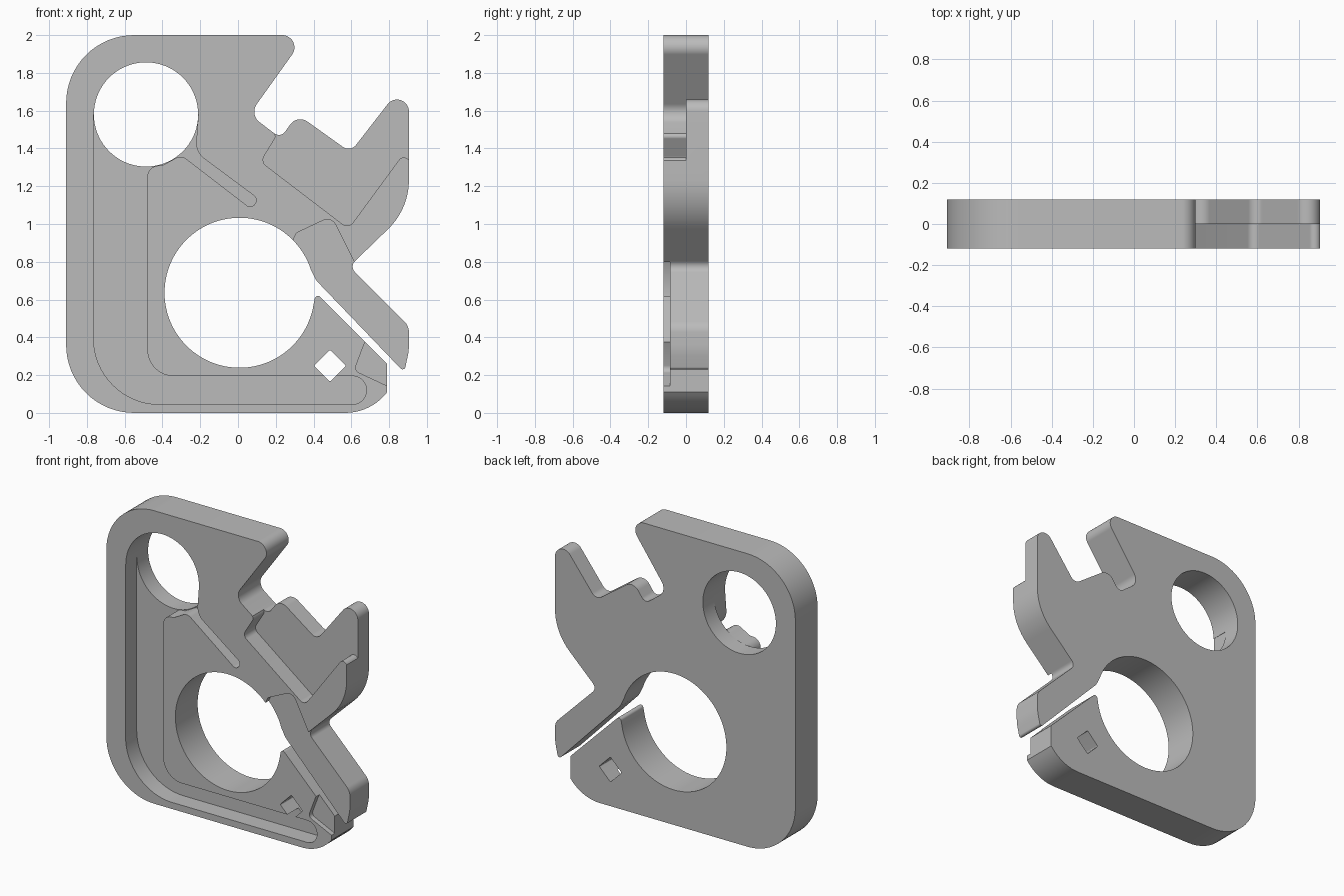
import bpy, bmesh, math
from mathutils import Vector

if "Cube" in bpy.data.objects:
    bpy.data.objects.remove(bpy.data.objects["Cube"])

HALF = 0.12     # half thickness of the plate
OVER = 0.1      # how far cutters reach past the surface


def fillet(corners):
    """Round a closed profile; each corner is (x, z) or (x, z, radius)."""
    path = []
    for i, corner in enumerate(corners):
        p = Vector(corner[:2])
        if len(corner) < 3:
            path.append(p)
            continue
        a = (Vector(corners[i - 1][:2]) - p).normalized()
        b = (Vector(corners[(i + 1) % len(corners)][:2]) - p).normalized()
        half = a.angle(b) / 2
        r = corner[2]
        centre = p + (a + b).normalized() * r / math.sin(half)
        start = p + a * r / math.tan(half) - centre
        end = p + b * r / math.tan(half) - centre
        turn = math.pi - 2 * half
        steps = max(4, math.ceil(turn / 0.1))
        for k in range(steps + 1):
            s = k / steps
            path.append(centre + (start * math.sin((1 - s) * turn)
                                  + end * math.sin(s * turn)) / math.sin(turn))
    return path


def arc(cx, cz, r, first, last, steps):
    angles = [math.radians(first + (last - first) * k / steps) for k in range(steps + 1)]
    return [(cx + r * math.cos(a), cz + r * math.sin(a)) for a in angles]


def slab(name, corners, front, back):
    """Extrude a rounded profile along y."""
    bm = bmesh.new()
    verts = [bm.verts.new((p.x, front, p.y)) for p in fillet(corners)]
    bmesh.ops.remove_doubles(bm, verts=verts, dist=0.0005)
    face = bm.faces.new([v for v in verts if v.is_valid])
    side = bmesh.ops.extrude_face_region(bm, geom=[face])
    moved = [g for g in side["geom"] if isinstance(g, bmesh.types.BMVert)]
    bmesh.ops.translate(bm, verts=moved, vec=(0, back - front, 0))
    bmesh.ops.recalc_face_normals(bm, faces=bm.faces)
    mesh = bpy.data.meshes.new(name)
    bm.to_mesh(mesh)
    bm.free()
    obj = bpy.data.objects.new(name, mesh)
    bpy.context.collection.objects.link(obj)
    return obj


def cut(target, name, corners, depth):
    """Sink a profile into the front face of the target."""
    cutter = slab(name, corners, -HALF - OVER, -HALF + depth)
    cutter.hide_render = True
    mod = target.modifiers.new(name, 'BOOLEAN')
    mod.operation = 'DIFFERENCE'
    mod.solver = 'EXACT'
    mod.object = cutter
    bpy.context.view_layer.objects.active = target
    bpy.ops.object.modifier_apply(modifier=name)
    bpy.data.objects.remove(cutter)


# Plate outline, running clockwise and taking in the open round bore
outline = [
    (-0.91, 2, 0.36), (0.36, 2, 0.065),                             # upper jaw
    (0.06, 1.58, 0.07), (0.225, 1.455, 0.04), (0.315, 1.58, 0.065),
    (0.595, 1.38, 0.05), (0.905, 1.78, 0.063), (0.905, 1.08, 0.36), # side hook
    (0.59, 0.775, 0.04), (0.905, 0.46, 0.08),                       # lever
    (0.905, 0.33, 0.3), (0.88, 0.215, 0.015), (0.415, 0.70, 0.1),
    *arc(0.008, 0.636, 0.397, 17.6, 350.8, 90),                     # bore
    (0.412, 0.638, 0.018), (0.79, 0.26), (0.79, 0.11),              # lower jaw
    (0.706, 0, 0.28), (-0.91, 0, 0.36),
]
plate = slab("plate", outline, -HALF, HALF)

# Stepped hook pocket, half the thickness deep
cut(plate, "hook_pocket", [
    (0.19, 1.49), (0.20, 1.46, 0.02), (0.12, 1.33, 0.04), (0.585, 0.975, 0.04),
    (0.875, 1.37, 0.03), (0.92, 1.32), (1, 1.3), (1, 1.85), (0.5, 1.85), (0.2, 1.55),
], HALF)

# Long corner channel with its slanted branch
cut(plate, "channel", [
    (-0.765, 1.58), (-0.765, 0.045, 0.35), (0.68, 0.045, 0.074), (0.68, 0.195, 0.074),
    (-0.48, 0.195, 0.14), (-0.48, 1.305, 0.06), (-0.40, 1.31), (-0.30, 1.365, 0.05),
    (0.07, 1.08, 0.03), (0.109, 1.132, 0.03), (-0.225, 1.38, 0.1), (-0.21, 1.58),
], HALF)

# Shallow recess over the lever
cut(plate, "lever_recess", [
    (0.28, 0.89), (0.31, 0.953, 0.02), (0.495, 1.04, 0.05), (0.62, 0.79),
    (1, 0.55), (1, 0.075), (0.40, 0.675), (0.2, 0.7),
], 0.035)

# Shallow recess at the lower jaw corner
cut(plate, "corner_recess", [
    (0.69, 0.40), (0.67, 0.37), (0.615, 0.225, 0.03), (0.79, 0.143),
    (0.85, 0.11), (0.85, 0.25),
], 0.035)

# Through holes: round eye and square
through = 2 * HALF + OVER
cut(plate, "eye_hole", arc(-0.487, 1.58, 0.276, 0, 355, 71), through)
cut(plate, "square_hole", [(0.487 + x * 0.085, 0.25 + z * 0.085, 0.008)
                           for x, z in ((1, 0), (0, 1), (-1, 0), (0, -1))], through)

# Plain grey finish
grey = bpy.data.materials.new("plain_grey")
grey.use_nodes = True
colour = (0.5, 0.5, 0.5, 1)
grey.diffuse_color = colour
grey.node_tree.nodes["Principled BSDF"].inputs["Base Color"].default_value = colour
plate.data.materials.clear()
plate.data.materials.append(grey)
for poly in plate.data.polygons:
    poly.material_index = 0

bpy.ops.object.select_all(action='DESELECT')
plate.select_set(True)
bpy.context.view_layer.objects.active = plate
bpy.ops.object.shade_smooth_by_angle(angle=math.radians(30))
